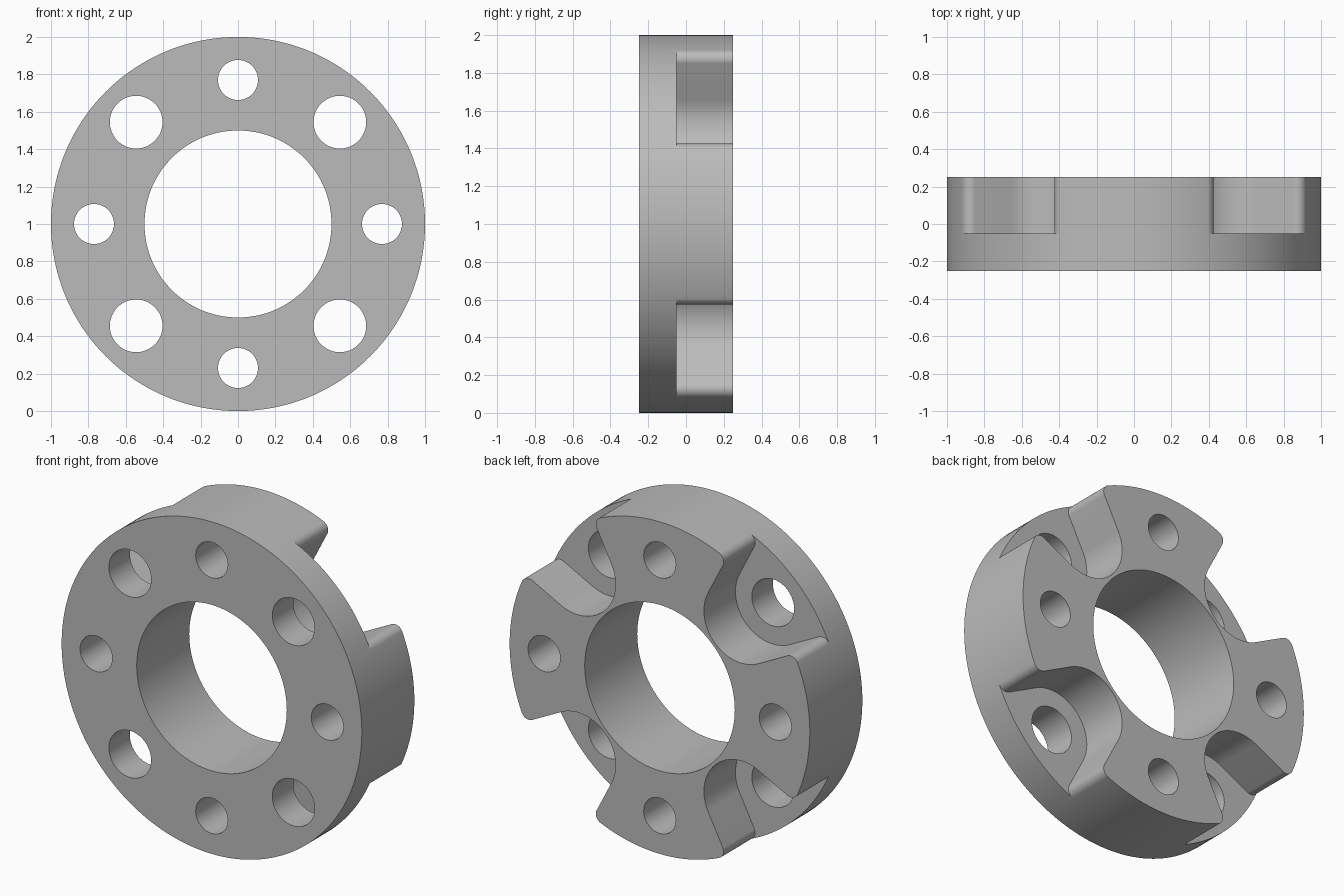
import bpy, bmesh, math
from mathutils import Vector

if "Cube" in bpy.data.objects:
    bpy.data.objects.remove(bpy.data.objects["Cube"])

HOLE_RING = 0.77            # radius on which all eight holes sit


def prism(name, pts, y0, y1):
    """Extrude an (x, z) outline along y."""
    bm = bmesh.new()
    face = bm.faces.new([bm.verts.new((x, y0, z)) for x, z in pts])
    ext = bmesh.ops.extrude_face_region(bm, geom=[face])
    verts = [g for g in ext["geom"] if isinstance(g, bmesh.types.BMVert)]
    bmesh.ops.translate(bm, verts=verts, vec=(0, y1 - y0, 0))
    bmesh.ops.recalc_face_normals(bm, faces=bm.faces)
    me = bpy.data.meshes.new(name)
    bm.to_mesh(me)
    bm.free()
    ob = bpy.data.objects.new(name, me)
    bpy.context.collection.objects.link(ob)
    return ob


def arc(c, r, a0, a1, n):
    return [(c[0] + r * math.cos(a0 + (a1 - a0) * i / n),
             c[1] + r * math.sin(a0 + (a1 - a0) * i / n)) for i in range(n + 1)]


def circle(cx, cz, r, n):
    return arc((cx, cz), r, 0, 2 * math.pi, n)[:-1]


def cut(body, cutter):
    mod = body.modifiers.new("cut", 'BOOLEAN')
    mod.operation, mod.solver, mod.object = 'DIFFERENCE', 'EXACT', cutter
    bpy.context.view_layer.objects.active = body
    bpy.ops.object.modifier_apply(modifier=mod.name)
    bpy.data.objects.remove(cutter)


def pocket_outline(R=0.25, r=0.05, rim=math.radians(21.7)):
    """Pocket round a hole, flaring to filleted corners tangent to the rim."""
    p = Vector((HOLE_RING, 0))
    c = Vector((math.cos(rim), math.sin(rim))) * (1 - r)
    d = c - p
    n = math.atan2(d.y, d.x) + math.pi + math.acos((R + r) / d.length) - 2 * math.pi
    half = arc(p, R, math.pi, n + math.pi, 20) + arc(c, r, n, rim, 12)
    half.append((1.3 * math.cos(rim), 1.3 * math.sin(rim)))
    return half + [(u, -v) for u, v in reversed(half[1:])]


# Ring body with centre bore
ring = prism("slotted_ring", circle(0, 1, 1.0, 192), -0.25, 0.25)
cut(ring, prism("bore_cutter", circle(0, 1, 0.5, 128), -0.4, 0.4))

# Open pockets on the back at the four diagonals
outline = pocket_outline()
for k in range(4):
    a = math.radians(45 + 90 * k)
    ca, sa = math.cos(a), math.sin(a)
    pts = [(u * ca - v * sa, 1 + u * sa + v * ca) for u, v in outline]
    cut(ring, prism("pocket_cutter", pts, -0.05, 0.4))

# Bolt holes: small through the teeth, larger through the pockets
for k in range(8):
    a = math.radians(45 * k)
    pts = circle(HOLE_RING * math.cos(a), 1 + HOLE_RING * math.sin(a),
                 0.141 if k % 2 else 0.107, 48)
    cut(ring, prism("hole_cutter", pts, -0.4, 0.4))

# Grey finish and smooth curved walls
grey = bpy.data.materials.new("plain_grey")
grey.diffuse_color = (0.5, 0.5, 0.5, 1)
grey.use_nodes = True
grey.node_tree.nodes["Principled BSDF"].inputs["Base Color"].default_value = grey.diffuse_color
ring.data.materials.clear()
ring.data.materials.append(grey)
bpy.ops.object.select_all(action='DESELECT')
ring.select_set(True)
bpy.context.view_layer.objects.active = ring
bpy.ops.object.shade_smooth_by_angle(angle=math.radians(30))
